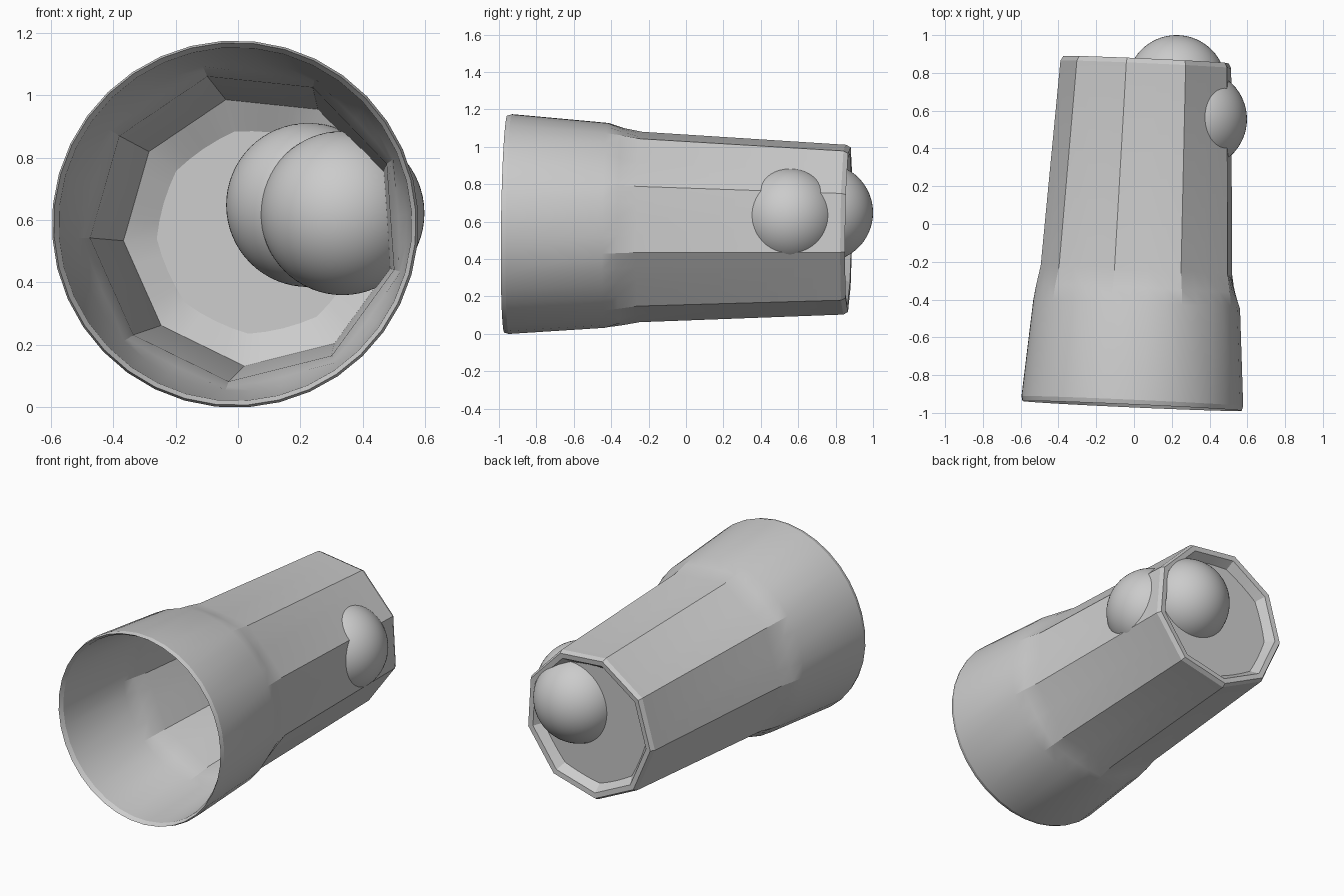
import bpy, bmesh, math
from mathutils import Vector

if "Cube" in bpy.data.objects:
    bpy.data.objects.remove(bpy.data.objects["Cube"])

SIDES, SEG = 9, 36
PHASE = math.radians(24)
mouth = Vector((-0.01, -0.963, 0.587))
base = Vector((0.072, 0.868, 0.562))
axis = (base - mouth).normalized()
across = Vector((1, 0, 0))
across = (across - axis * across.dot(axis)).normalized()
up = across.cross(axis)


def ring(bm, t, r, facet):
    """Ring at distance t from the mouth; facet 0 = circle, 1 = nine-sided."""
    verts = []
    half = math.pi / SIDES
    for i in range(SEG):
        a = 2 * math.pi * i / SEG
        poly = math.cos(half) / math.cos((a % (2 * half)) - half)
        rr = r * (1 + facet * (poly - 1))
        a += PHASE
        verts.append(bm.verts.new(
            mouth + axis * t + (across * math.cos(a) + up * math.sin(a)) * rr))
    return verts


# Tumbler: outer wall, recessed foot, inner floor, inner wall, lip
outside = [(0.0, 0.582, 0), (0.025, 0.589, 0), (0.54, 0.549, 0),
           (0.62, 0.537, 0.6), (0.72, 0.518, 1), (1.81, 0.462, 1),
           (1.835, 0.448, 1), (1.832, 0.415, 1), (1.78, 0.375, 0.7)]
inside = [(1.75, 0.33, 0.5), (1.70, 0.435, 1), (0.72, 0.498, 1),
          (0.62, 0.517, 0.6), (0.54, 0.529, 0), (0.025, 0.567, 0)]

bm = bmesh.new()
out_rings = [ring(bm, *p) for p in outside]
in_rings = [ring(bm, *p) for p in inside]


def bridge(a, b):
    for i in range(SEG):
        j = (i + 1) % SEG
        bm.faces.new((a[i], a[j], b[j], b[i]))


for rings in (out_rings, in_rings):
    for a, b in zip(rings, rings[1:]):
        bridge(a, b)
bridge(in_rings[-1], out_rings[0])
bm.faces.new(out_rings[-1])
bm.faces.new(in_rings[0])
bmesh.ops.recalc_face_normals(bm, faces=bm.faces)
# The two floors make one closed solid, so outward normals are consistent
mesh = bpy.data.meshes.new("tumbler")
bm.to_mesh(mesh)
bm.free()
tumbler = bpy.data.objects.new("tumbler", mesh)
bpy.context.collection.objects.link(tumbler)
bpy.context.view_layer.objects.active = tumbler
tumbler.select_set(True)
bpy.ops.object.shade_smooth_by_angle(angle=math.radians(18))

# Two balls stuck through the foot and the side wall
for name, loc in (("foot_ball", (0.225, 0.737, 0.648)),
                  ("side_ball", (0.335, 0.555, 0.622))):
    bpy.ops.mesh.primitive_uv_sphere_add(segments=64, ring_count=32,
                                         radius=0.263, location=loc)
    ball = bpy.context.object
    ball.name = name
    bpy.ops.object.shade_smooth()
